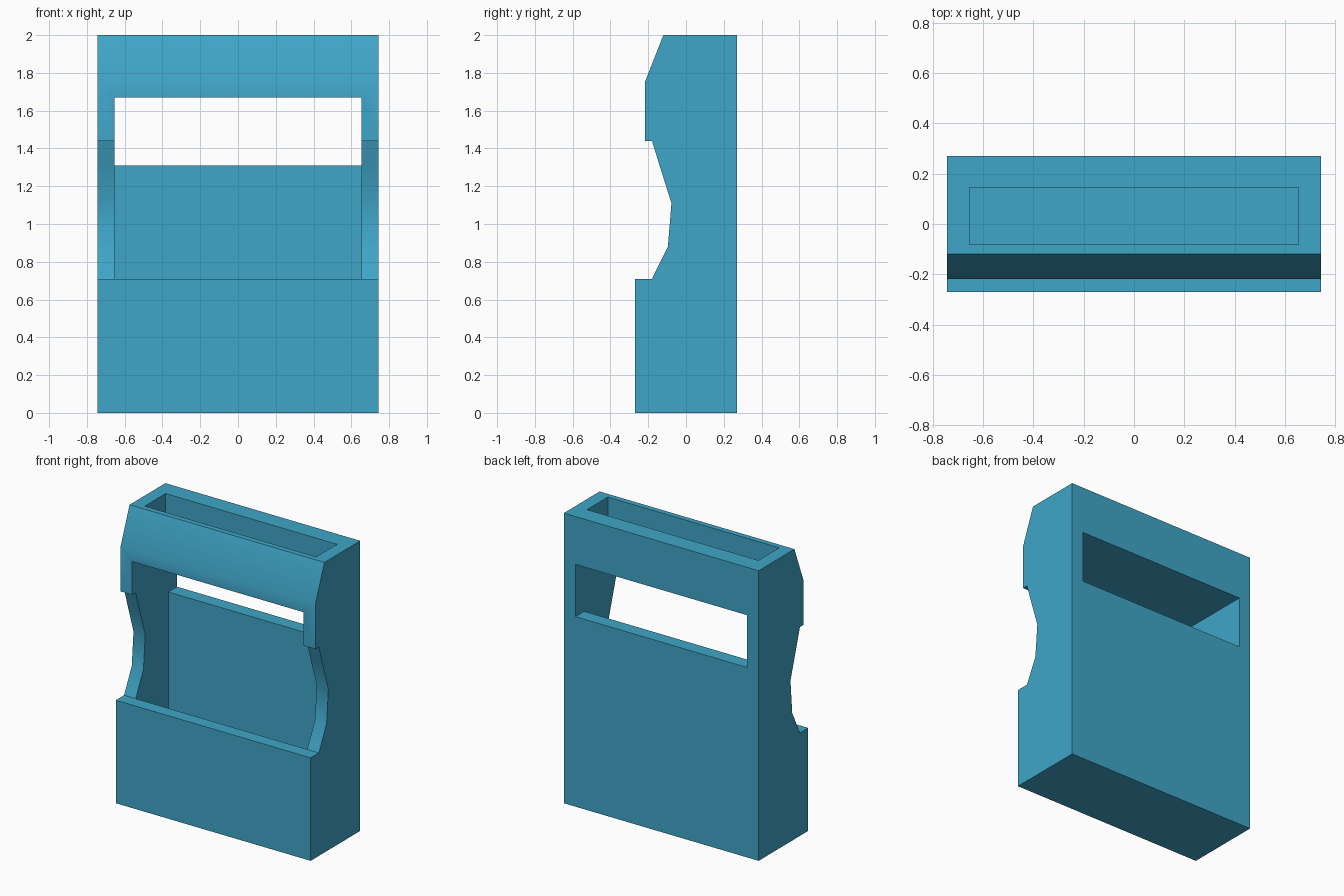
import bpy, bmesh, math

if "Cube" in bpy.data.objects:
    bpy.data.objects.remove(bpy.data.objects["Cube"])


def extrude_profile(name, profile, half_width):
    """Extrude a (y, z) side profile symmetrically along x."""
    bm = bmesh.new()
    face = bm.faces.new([bm.verts.new((-half_width, y, z)) for y, z in profile])
    ext = bmesh.ops.extrude_face_region(bm, geom=[face])["geom"]
    verts = [v for v in ext if isinstance(v, bmesh.types.BMVert)]
    bmesh.ops.translate(bm, verts=verts, vec=(2 * half_width, 0, 0))
    bmesh.ops.recalc_face_normals(bm, faces=bm.faces[:])
    mesh = bpy.data.meshes.new(name)
    bm.to_mesh(mesh)
    bm.free()
    obj = bpy.data.objects.new(name, mesh)
    bpy.context.collection.objects.link(obj)
    return obj


def cut(target, cutter):
    """Subtract the cutter from the target, then discard it."""
    cutter.hide_render = True
    mod = target.modifiers.new("cut", "BOOLEAN")
    mod.operation = "DIFFERENCE"
    mod.solver = "EXACT"
    mod.object = cutter
    bpy.context.view_layer.objects.active = target
    bpy.ops.object.modifier_apply(modifier=mod.name)
    bpy.data.objects.remove(cutter, do_unlink=True)


HALF_W, INNER_W = 0.743, 0.654

# Dispenser body: front lip, scooped side arms and sloped hood
body = extrude_profile("dispenser_body", [
    (-0.27, 0), (0.27, 0), (0.27, 2), (-0.12, 2), (-0.218, 1.75),
    (-0.218, 1.44), (-0.18, 1.44), (-0.14, 1.31), (-0.077, 1.11),
    (-0.096, 0.88), (-0.18, 0.71), (-0.27, 0.71)], HALF_W)

# Main compartment, open at the front, with a window through the back
cut(body, extrude_profile("compartment_cutter", [
    (-0.18, 0.09), (0.175, 0.09), (0.175, 1.31), (0.5, 1.31), (0.5, 1.67),
    (-0.5, 1.67), (-0.5, 1.2), (-0.18, 1.2)], INNER_W))

# Blind tray recessed into the top
cut(body, extrude_profile("top_tray_cutter", [
    (-0.082, 1.76), (0.145, 1.76), (0.145, 2.2), (-0.082, 2.2)], INNER_W))

# Blue finish, soft shading over the gentle bends only
mat = bpy.data.materials.new("blue_plastic")
mat.diffuse_color = (0.05, 0.38, 0.58, 1)
mat.use_nodes = True
mat.node_tree.nodes["Principled BSDF"].inputs["Base Color"].default_value = mat.diffuse_color
body.data.materials.clear()
body.data.materials.append(mat)
body.select_set(True)
bpy.context.view_layer.objects.active = body
bpy.ops.object.shade_smooth_by_angle(angle=math.radians(30))
